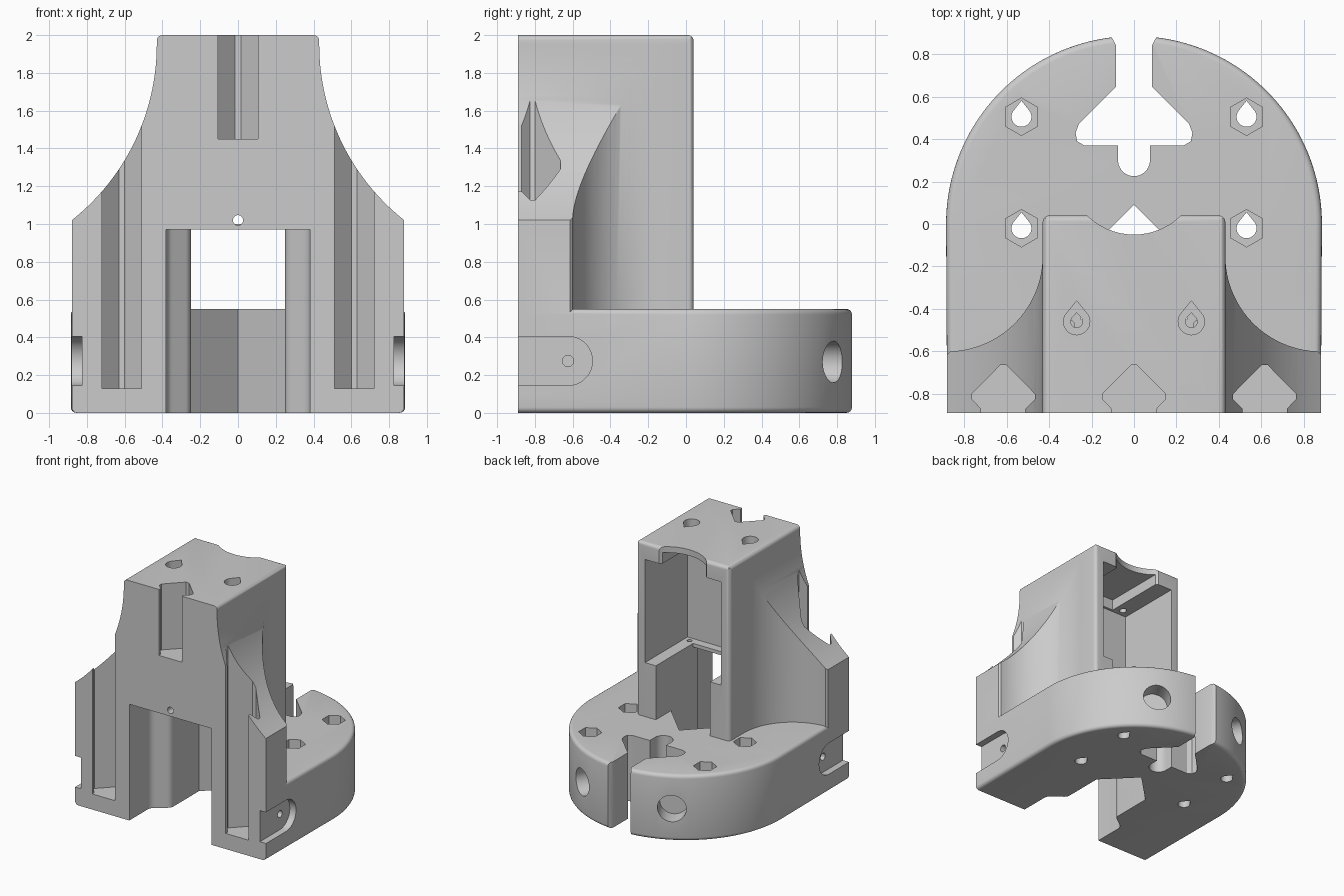
import bpy, bmesh
from math import sin, cos, pi, sqrt, radians
from mathutils import Vector

if "Cube" in bpy.data.objects:
    bpy.data.objects.remove(bpy.data.objects["Cube"])

mat = bpy.data.materials.new("plain_grey")
mat.use_nodes = True
GREY = (0.6, 0.6, 0.6, 1)
mat.diffuse_color = GREY
mat.node_tree.nodes["Principled BSDF"].inputs["Base Color"].default_value = GREY

AXES = {"x": lambda u, v, w: (w, u, v),
        "y": lambda u, v, w: (u, w, v),
        "z": lambda u, v, w: (u, v, w)}


def prism(name, pts, lo, hi, axis="z", rim=0):
    """Extrude a closed outline along an axis; rim rounds all but front edges."""
    put = AXES[axis]
    bm = bmesh.new()
    a = [bm.verts.new(put(u, v, lo)) for u, v in pts]
    b = [bm.verts.new(put(u, v, hi)) for u, v in pts]
    caps = [bm.faces.new(a), bm.faces.new(b)]
    for i in range(len(pts)):
        j = (i + 1) % len(pts)
        bm.faces.new((a[i], a[j], b[j], b[i]))
    bmesh.ops.recalc_face_normals(bm, faces=bm.faces[:])
    if rim:
        edges = [e for f in caps for e in f.edges
                 if any(v.co.y > -0.88 for v in e.verts)]
        bmesh.ops.bevel(bm, geom=edges, offset=rim, segments=4,
                        profile=0.5, affect="EDGES")
    mesh = bpy.data.meshes.new(name)
    bm.to_mesh(mesh)
    bm.free()
    ob = bpy.data.objects.new(name, mesh)
    bpy.context.collection.objects.link(ob)
    return ob


def arc(cx, cy, r, start, end, n=16):
    return [(cx + r * cos(radians(start + (end - start) * i / n)),
             cy + r * sin(radians(start + (end - start) * i / n)))
            for i in range(n + 1)]


def mirrored(half):
    """Close a half outline by reflecting it across the centre line."""
    return half + [(-u, v) for u, v in reversed(half) if abs(u) > 1e-6]


def box(name, x, y0, y1, z0, z1):
    return prism(name, [(-x, y0), (x, y0), (x, y1), (-x, y1)], z0, z1)


def teardrop(cx, cy, r, tip):
    return arc(cx, cy, r, 135, 405, 20) + [(cx, cy + tip)]


def combine(body, tool, operation):
    tool.hide_render = True
    mod = body.modifiers.new(operation.lower(), "BOOLEAN")
    mod.object, mod.operation, mod.solver = tool, operation, "EXACT"
    tools.append(tool)


tools = []

# Round-backed base with softened rims
R = 0.885
base = mirrored([(0.88, -0.89)] + arc(0, 0, R, 0, 90, 40))
body = prism("mount_body", base, 0, 0.55, rim=0.03)

# Tower with swept wings: plan, front and side outlines intersected
plan = mirrored([(0.88, -0.89), (0.88, -0.615), (0.865, -0.6)]
                + arc(0.88, -0.15, 0.45, 267, 180, 24)
                + arc(0.4, 0.01, 0.03, 0, 90, 5))
tower = prism("tower", plan, 0.1, 2.0)
sweep = 1.186
side = [(0.43 + sweep - sqrt(sweep ** 2 - (1.95 - z) ** 2), z)
        for z in [1.02 + 0.93 * i / 28 for i in range(29)]]
front = mirrored([(0.88, 0.0)] + side + arc(0.4, 1.97, 0.03, 0, 90, 5))
combine(tower, prism("front_outline", front, -1, 1, "y"), "INTERSECT")
profile = [(-1, 0), (0.04, 0)] + arc(0.01, 1.97, 0.03, 0, 90, 5) + [(-1, 2)]
combine(tower, prism("side_outline", profile, -1, 1, "x"), "INTERSECT")
combine(body, tower, "UNION")

cutters = []

# Clamp gap with wedge and keyhole at the back of the base
gap = mirrored([(0.15, 0.95), (0.1, 0.87), (0.085, 0.84), (0.085, 0.645),
                (0.26, 0.47), (0.275, 0.43), (0.268, 0.39), (0.235, 0.37),
                (0.075, 0.37)] + arc(0, 0.3, 0.075, 0, -90, 10))
cutters.append(prism("clamp_gap", gap, -0.1, 0.7))

# Stepped front opening with a pointed back, running through the base
opening = mirrored([(0.38, -0.95), (0.38, -0.65)]
                   + arc(0.31, -0.65, 0.07, 0, 60, 6)
                   + arc(0.31, -0.49, 0.06, 240, 180, 6)
                   + [(0.25, -0.16), (0, 0.09)])
cutters.append(prism("front_opening", opening, -0.1, 0.97))

# Tower cavities, ceiling recess and scalloped roof edge
cutters.append(box("lower_cavity", 0.25, -0.45, 0.2, 0.55, 1.1))
cutters.append(box("upper_cavity", 0.35, -0.52, 0.2, 1.0, 1.86))
cutters.append(box("ceiling_recess", 0.2, -0.5, 0.2, 1.8, 1.95))
cutters.append(prism("roof_scallop", arc(0, 0.264, 0.314, 0, 354, 59), 1.7, 2.1))

# Diamond channels in the front face
for name, cx, z in (("centre", 0, 1.45), ("left", 0.615, 0.13), ("right", -0.615, 0.13)):
    half = [(0.105, -0.95), (0.105, -0.87), (0.148, -0.825),
            (0.148, -0.8), (0.015, -0.665)]
    cutters.append(prism(name + "_channel",
                         [(cx + u, v) for u, v in mirrored(half)], z, 2.1))

for s in (1, -1):
    # Nut pockets with bolt holes through the base
    for y in (0.505, -0.02):
        cutters.append(prism("nut_pocket", arc(s * 0.53, y, 0.088, 30, 330, 5), 0.45, 0.56))
        cutters.append(prism("bolt_hole", teardrop(s * 0.53, y, 0.047, 0.075), -0.1, 0.5))
    # Roof screws, sharing a line with holes in the inner ledge
    cutters.append(prism("roof_sink", teardrop(s * 0.27, -0.46, 0.062, 0.098), 1.94, 2.1))
    cutters.append(prism("roof_hole", teardrop(s * 0.27, -0.46, 0.028, 0.042), 1.8, 2.0))
    cutters.append(prism("ledge_hole", arc(s * 0.3, -0.475, 0.02, 0, 330, 11), 0.85, 1.1))
    # Side slots with a small hole in each floor
    slot = [(-0.95, 0.145)] + arc(-0.625, 0.275, 0.13, -90, 90, 18) + [(-0.95, 0.405)]
    lo, hi = sorted((s * 0.825, s * 0.95))
    cutters.append(prism("side_slot", slot, lo, hi, "x"))
    lo, hi = sorted((s * 0.72, s * 0.85))
    cutters.append(prism("slot_hole", arc(-0.625, 0.275, 0.03, 0, 330, 11), lo, hi, "x"))
    # Round pockets in the curved back
    pocket = prism("back_pocket", arc(0, 0.27, 0.11, 0, 350, 35), 0.74, 1.0, "y")
    pocket.rotation_euler.z = -s * radians(28)
    cutters.append(pocket)

# Small hole in the front wall above the opening
cutters.append(prism("front_hole", arc(0, 1.02, 0.027, 0, 345, 23), -1, -0.5, "y"))

for cutter in cutters:
    combine(body, cutter, "DIFFERENCE")

# Bake the solid and remove the helpers
bpy.context.view_layer.update()
graph = bpy.context.evaluated_depsgraph_get()
solid = bpy.data.meshes.new_from_object(body.evaluated_get(graph))
body.modifiers.clear()
body.data = solid
for tool in tools:
    bpy.data.objects.remove(tool)
solid.materials.clear()
solid.materials.append(mat)
for poly in solid.polygons:
    poly.material_index = 0

bpy.ops.object.select_all(action="DESELECT")
body.select_set(True)
bpy.context.view_layer.objects.active = body
bpy.ops.object.shade_smooth_by_angle(angle=radians(30))
